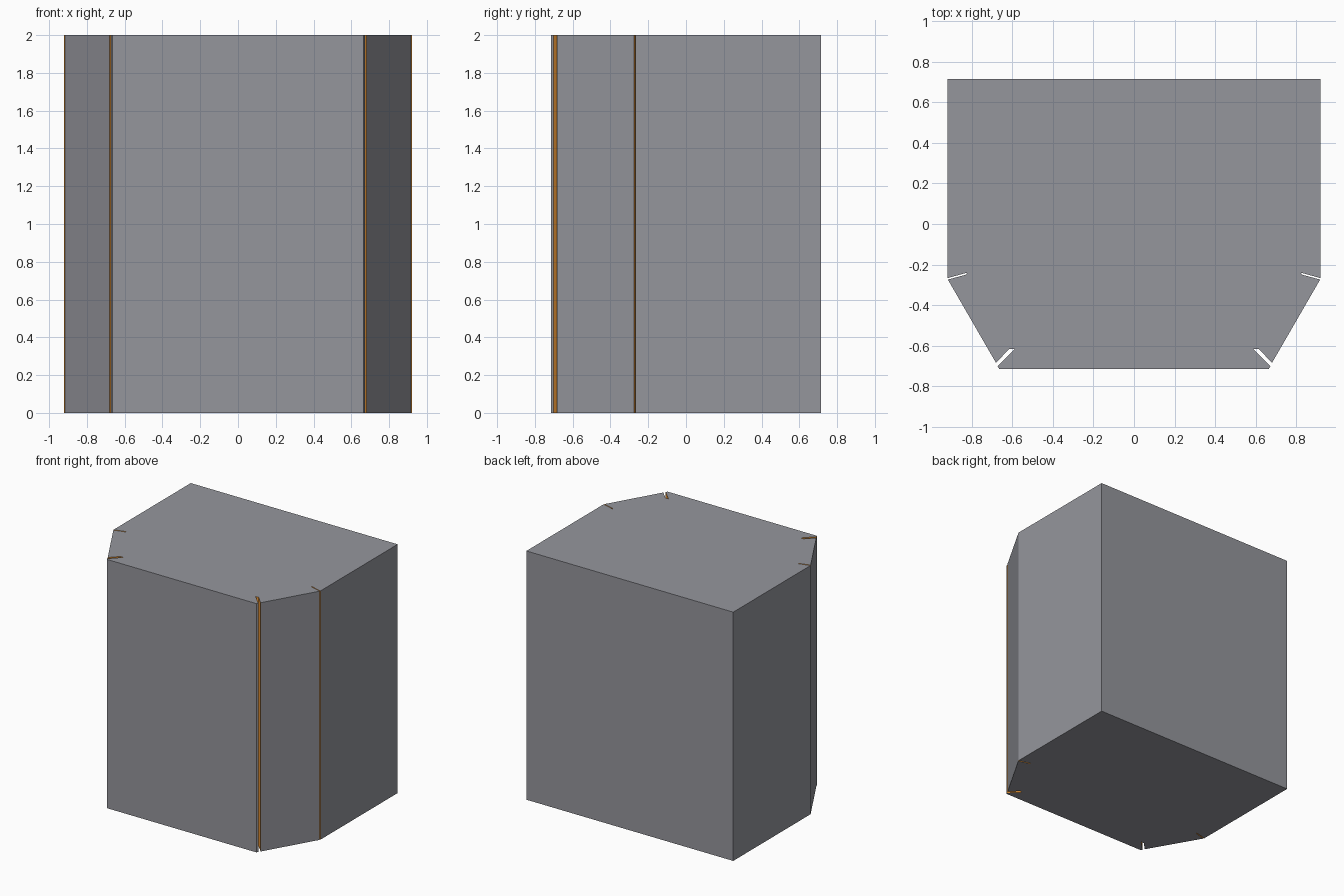
import bpy, bmesh

if "Cube" in bpy.data.objects:
    bpy.data.objects.remove(bpy.data.objects["Cube"])

H = 2.0

# Right half of the outline, from back corner round to the front
# third value marks that the wall running on from this point is inside a groove
half = [
    (0.92, 0.714, 0), (0.92, -0.267, 1), (0.823, -0.24, 1), (0.826, -0.249, 1),
    (0.917, -0.274, 0), (0.68, -0.684, 1), (0.615, -0.616, 1),
    (0.588, -0.616, 1), (0.672, -0.701, 0), (0.664, -0.714, 0),
]
# Mirror to the left side
n = len(half)
left = []
for i in range(n - 1, -1, -1):
    x, y, _ = half[i]
    left.append((-x, y, half[i - 1][2] if i > 0 else 0))
outline = half + left


def material(name, colour):
    mat = bpy.data.materials.new(name)
    mat.diffuse_color = (*colour, 1)
    mat.use_nodes = True
    mat.node_tree.nodes["Principled BSDF"].inputs["Base Color"].default_value = mat.diffuse_color
    return mat


# Body: closed prism with four vertical grooves
bm = bmesh.new()
bottom = [bm.verts.new((x, y, 0)) for x, y, _ in outline]
top = [bm.verts.new((x, y, H)) for x, y, _ in outline]
bm.faces.new(bottom)
bm.faces.new(top)
for i, (_, _, groove) in enumerate(outline):
    j = (i + 1) % len(outline)
    face = bm.faces.new((bottom[i], bottom[j], top[j], top[i]))
    face.material_index = groove
bmesh.ops.recalc_face_normals(bm, faces=bm.faces)

mesh = bpy.data.meshes.new("grooved_body")
mesh.materials.append(material("body_slate", (0.301, 0.305, 0.335)))
mesh.materials.append(material("groove_orange", (0.95, 0.35, 0.04)))
bm.to_mesh(mesh)
bm.free()
body = bpy.data.objects.new("grooved_body", mesh)
bpy.context.collection.objects.link(body)
